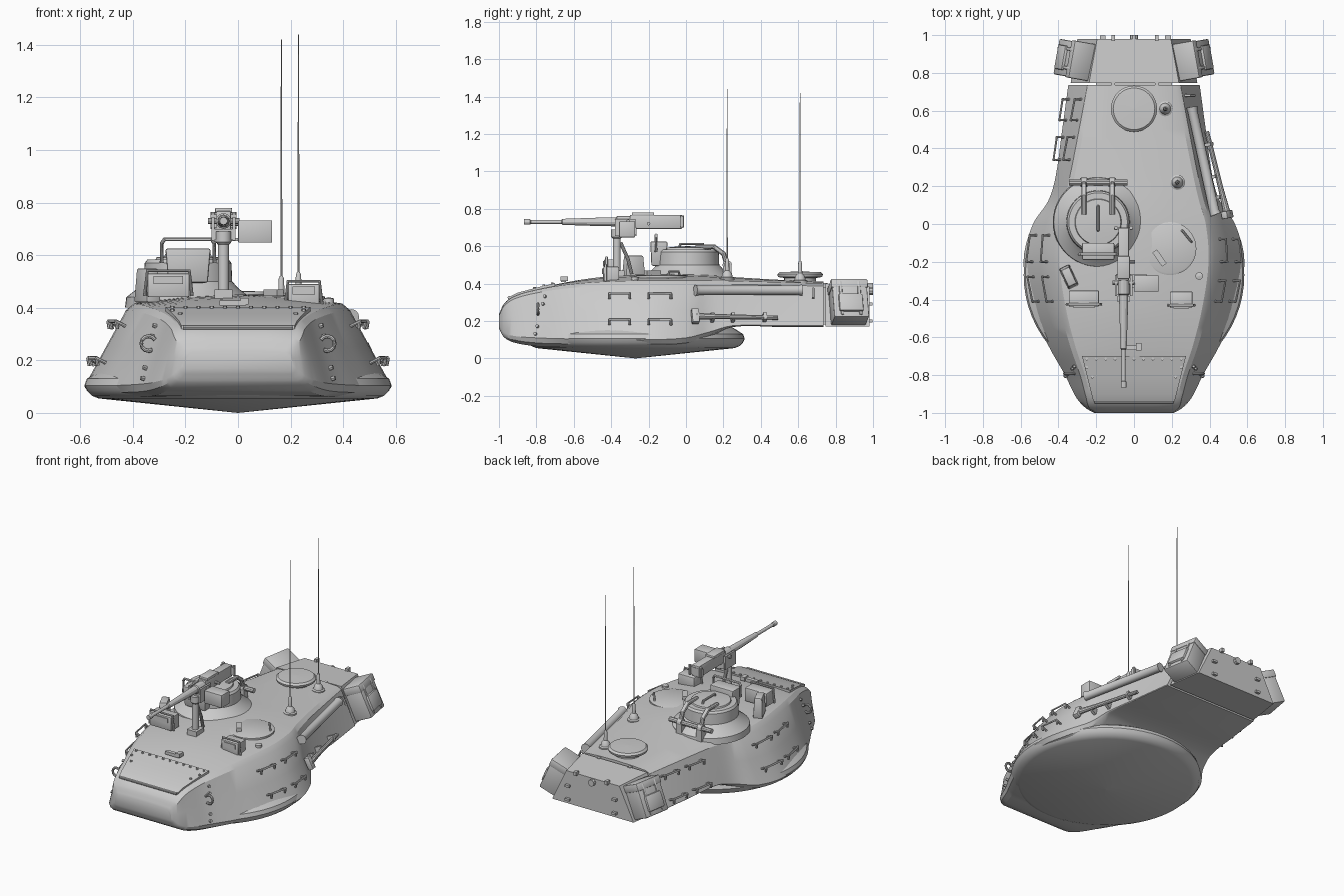
import bpy, bmesh, math
from mathutils import Vector, Matrix, Euler

if "Cube" in bpy.data.objects:
    bpy.data.objects.remove(bpy.data.objects["Cube"])


def finish(name, bm, smooth=True):
    bmesh.ops.recalc_face_normals(bm, faces=bm.faces)
    me = bpy.data.meshes.new(name)
    bm.to_mesh(me)
    bm.free()
    ob = bpy.data.objects.new(name, me)
    bpy.context.collection.objects.link(ob)
    if smooth:
        bpy.ops.object.select_all(action='DESELECT')
        ob.select_set(True)
        bpy.context.view_layer.objects.active = ob
        bpy.ops.object.shade_smooth_by_angle(angle=math.radians(28))
    return ob


def box(name, loc, size, rot=(0, 0, 0), bevel=0.0, top=1.0):
    bm = bmesh.new()
    bmesh.ops.create_cube(bm, size=1)
    for v in bm.verts:
        k = top if v.co.z > 0 else 1
        v.co = Vector((v.co.x * size[0] * k, v.co.y * size[1] * k, v.co.z * size[2]))
    if bevel:
        bmesh.ops.bevel(bm, geom=bm.edges[:], offset=bevel, segments=2, affect='EDGES', profile=0.5)
    r = Euler([math.radians(a) for a in rot]).to_matrix().to_4x4()
    bm.transform(Matrix.Translation(loc) @ r)
    return finish(name, bm)


def tube(name, pts, radii, n=10):
    """Round straight pieces joined end to end, one radius per point."""
    bm = bmesh.new()
    pts = [Vector(p) for p in pts]
    if not isinstance(radii, (list, tuple)):
        radii = [radii] * len(pts)
    rings = []
    for i, p in enumerate(pts):
        d = Vector()
        if i:
            d += (p - pts[i - 1]).normalized()
        if i < len(pts) - 1:
            d += (pts[i + 1] - p).normalized()
        q = d.to_track_quat('Z', 'Y')
        rings.append([bm.verts.new(p + q @ Vector((math.cos(a) * radii[i], math.sin(a) * radii[i], 0)))
                      for a in [2 * math.pi * k / n for k in range(n)]])
    for a, b in zip(rings, rings[1:]):
        for k in range(n):
            bm.faces.new((a[k], a[(k + 1) % n], b[(k + 1) % n], b[k]))
    bm.faces.new(rings[0])
    bm.faces.new(rings[-1])
    return finish(name, bm)


def lathe(name, prof, loc, n=48):
    return tube(name, [(loc[0], loc[1], loc[2] + z + i * 1e-5) for i, (r, z) in enumerate(prof)],
                [max(r, 0.0005) for r, z in prof], n)


# Body stations: y, bottom width, bottom z, side width, side z, roof width, roof edge z, crown z
ST = [(-1.0, .19, .16, .21, .18, .20, .23, .235), (-.975, .23, .115, .255, .14, .235, .285, .29),
      (-.92, .27, .085, .305, .12, .25, .33, .335), (-.80, .32, .065, .365, .11, .28, .365, .37),
      (-.65, .38, .06, .45, .105, .33, .39, .405), (-.45, .46, .06, .54, .10, .38, .405, .435),
      (-.20, .50, .06, .585, .10, .415, .41, .45), (0, .46, .065, .535, .11, .40, .41, .45),
      (.12, .38, .11, .455, .14, .365, .41, .445), (.25, .395, .168, .415, .175, .335, .41, .435),
      (.50, .365, .168, .38, .175, .285, .405, .42), (.735, .335, .168, .348, .175, .24, .40, .41)]


def station(y):
    i = max(j for j in range(len(ST) - 1) if ST[j][0] <= y + 1e-9)
    a, b = ST[i], ST[i + 1]
    p, q = ST[max(i - 1, 0)], ST[min(i + 2, len(ST) - 1)]
    h = b[0] - a[0]
    t = (y - a[0]) / h
    out = []
    for k in range(1, 8):
        m0 = (b[k] - p[k]) / (b[0] - p[0]) * h
        m1 = (q[k] - a[k]) / (q[0] - a[0]) * h
        out.append((2*t**3 - 3*t*t + 1) * a[k] + (t**3 - 2*t*t + t) * m0 + (3*t*t - 2*t**3) * b[k] + (t**3 - t*t) * m1)
    return out


def side(y, z, out=0.0):
    """Point on the sloped right side wall, pushed outwards."""
    s = station(y)
    t = (z - s[3]) / (s[5] - s[3])
    n = Vector((s[5] - s[3], 0, s[2] - s[4])).normalized()
    return Vector((s[2] + (s[4] - s[2]) * t, y, z)) + n * out


def roof(x, y):
    s = station(y)
    return s[6] + (s[5] - s[6]) * min(1, abs(x) / s[4]) ** 2


def loft(name, secs):
    bm = bmesh.new()
    rings = [[bm.verts.new(p) for p in s] for s in secs]
    n = len(rings[0])
    for a, b in zip(rings, rings[1:]):
        for k in range(n):
            bm.faces.new((a[k], a[(k + 1) % n], b[(k + 1) % n], b[k]))
    bm.faces.new(rings[0])
    bm.faces.new(rings[-1])
    return finish(name, bm)


def section(y):
    xb, zb, xs, zs, xr, zr, zc = station(y)
    half = [(xb, zb), (xs - (xs - xb) * .25, zb + (zs - zb) * .4), (xs, zs),
            (xs + (xr - xs) * .5, zs + (zr - zs) * .5), (xr + (xs - xr) * .06, zr - (zr - zs) * .06),
            (xr - .02, zr + (zc - zr) * .15), (xr * .5, zr + (zc - zr) * .75)]
    return [(x, y, z) for x, z in half] + [(0, y, zc)] + [(-x, y, z) for x, z in half[::-1]]


# Main shell and round base
ys = [a[0] + (b[0] - a[0]) * k / 4 for a, b in zip(ST, ST[1:]) for k in range(4)] + [ST[-1][0]]
loft("turret_shell", [section(y) for y in ys])
lathe("turret_base", [(0, 0), (.53, .055), (.555, .065), (.575, .085), (.584, .105), (.575, .13), (.52, .165), (0, .17)],
      (0, -.27, 0), 64)
# Rear stowage box behind a narrow gap
loft("rear_box", [[(-b, y, .17), (b, y, .17), (t, y, z), (-t, y, z)] for y, b, t, z in
                  ((.747, .335, .238, .40), (.98, .30, .195, .385))])
box("rear_gap_filler", (0, .74, .28), (.4, .03, .2))
for x in (-.11, .12):
    for y in (.742, .985):
        box("rear_box_hinge", (x, y, .39), (.02, .03, .025))
    for z in (.2, .29):
        box("rear_box_bracket", (x * 1.5, .985, z), (.03, .025, .015))
tube("rear_latch", [(0, .97, .36), (0, 1, .36)], .022)

# Tilted side packs with lids and straps
for s in (-1, 1):
    r = Euler((0, math.radians(-24 * s), math.radians(10 * s))).to_matrix()
    c = Vector((s * .315, .87, .30))
    for nm, off, sz in (("side_pack", (0, 0, 0), (.12, .19, .22)), ("pack_lid", (0, 0, .085), (.13, .20, .05)),
                        ("pack_strap", (0, -.05, 0), (.135, .018, .20)), ("pack_strap", (0, .05, 0), (.135, .018, .20)),
                        ("pack_pocket", (s * .06, 0, -.03), (.03, .13, .10))):
        box(nm, c + r @ Vector(off), sz, (0, -24 * s, 10 * s), .008)

# Front plate with bolts, edge strip and lifting hooks
def plate_row(y, w):
    z = roof(0, y)
    return [(-w, y, z - .02), (w, y, z - .02), (w, y, z + .008), (-w, y, z + .008)]
loft("front_plate", [plate_row(y, w) for y, w in ((-.94, .215), (-.90, .225), (-.80, .25), (-.70, .275))])
tube("front_plate_lip", [(-.21, -.945, .325), (.21, -.945, .325)], .009)
bolts = [(-.25 + .05 * k, -.715) for k in range(11)] + [(s * (.25 - .03 * k), -.76 - .05 * k) for s in (-1, 1) for k in range(2)]
for x, y in bolts:
    z = roof(0, y)
    tube("plate_bolt", [(x, y, z), (x, y, z + .015)], .008, 6)
for s in (-1, 1):
    for y, z in ((-.76, .29), (-.79, .17), (-.80, .13), (-.75, .33)):
        p, q = side(y, z, -.01), side(y, z, .012)
        tube("cheek_bolt", [(s * p.x, y, p.z), (s * q.x, y - .008, q.z)], .009, 6)
    b = side(-.77, .26, .012)
    tube("lifting_hook", [(s * (b.x + .028 * math.cos(a)), -.78 - .012, b.z + .028 * math.sin(a))
                          for a in [math.radians(-120 + 30 * k) for k in range(10)]], .008, 8)
box("travel_lock", (-.02, -.655, .418), (.10, .025, .02))
box("travel_lock_catch", (.025, -.65, .425), (.03, .04, .025))

# Side rails
def rail(s, y0, y1, z):
    pts = [side(y0, z, -.01), side(y0, z, .04), side(y1, z, .04), side(y1, z, -.01)]
    tube("side_rail", [(s * p.x, p.y, p.z) for p in pts], .007, 8)
    for p in pts[1:3]:
        tube("rail_hook", [(s * p.x, p.y, p.z), (s * p.x * .99, p.y, p.z - .03)], .007, 8)
for z in (.33, .19):
    for y0, y1 in ((-.41, -.30), (-.20, -.08)):
        rail(1, y0, y1, z)
        rail(-1, y0, y1 + .02, z)
    for y0, y1 in ((.34, .46), (.55, .66)):
        rail(-1, y0, y1, z + .02)

# Right-side barrel tube and long tool
ends = [side(y, .355, .025) for y in (.05, .07, .60, .62)]
tube("side_tube", ends, [.03, .026, .026, .03], 16)
a, b = side(.05, .215, .03), side(.49, .21, .02)
tube("side_tool", [a, a.lerp(b, .3), b], [.02, .014, .012])
box("tool_head", a, (.035, .04, .08), (0, -25, 10), .005)
for y in (.14, .25, .42):
    box("tool_clamp", side(y, .213, .015), (.05, .018, .04), (0, -25, 10))
tube("side_lug", [side(.68, .36, 0), side(.68, .36, .03), side(.68, .31, .03)], .007)

# Whip antennas and roof vent
for x, y, top in ((.23, .22, 1.44), (.165, .61, 1.42)):
    z = roof(x, y) - .01
    lathe("antenna_mount", [(.04, 0), (.04, .015), (.03, .02), (.025, .04), (.012, .055), (.010, .11), (.006, .12)], (x, y, z), 16)
    tube("antenna", [(x, y, z + .1), (x, y, top)], [.004, .002], 6)
lathe("roof_vent", [(.085, 0), (.085, .025), (.118, .03), (.122, .045), (.11, .056), (0, .06)], (0, .61, .405))

# Commander cupola with hatch, hinges and sight
C = (-.19, .01)
lathe("cupola", [(.24, .40), (.235, .44), (.19, .475), (.168, .50), (.165, .57), (.155, .583), (0, .585)], (*C, 0))
lathe("cupola_hatch", [(.125, .58), (.12, .592), (.06, .598), (0, .6)], (*C, 0))
tube("hatch_handle", [(-.19, -.035, .59), (-.19, -.03, .612), (-.19, .09, .612), (-.19, .095, .59)], .008, 8)
for x in (-.265, -.115):
    tube("hatch_arm", [(x, .05, .595), (x, .15, .597), (x, .20, .56), (x, .22, .50)], .014)
    tube("hinge_pin", [(x - .08, .22, .50), (x + .08, .22, .50)], .016)
    box("hinge_foot", (x, .22, .46), (.04, .045, .08))
    tube("hinge_end", [(x - .015, .22, .50), (x + .015, .22, .50)], .025, 12)
box("cupola_sight", (-.19, -.145, .56), (.15, .08, .13), bevel=.008, top=1.15)
tube("sight_guard", [(-.29, -.16, .57), (-.29, -.16, .645), (-.28, -.16, .66), (-.10, -.16, .66), (-.09, -.16, .645), (-.09, -.16, .57)], .008)
box("cupola_side_block", (-.345, -.28, .485), (.06, .12, .13), (0, 0, 25), .008, .8)

# Roof periscopes
def periscope(name, x, y, w, z):
    d = .085
    box(name, (x, y, z - .03), (w, d, .09), bevel=.006)
    box(name + "_window", (x, y - d / 2, z - .01), (w * .7, .012, .03))
    tube(name + "_guard", [(x - w / 2 - .01, y - .03, z - .07), (x - w / 2, y - .03, z + .025),
                           (x + w / 2, y - .03, z + .025), (x + w / 2 + .01, y - .03, z - .07)], .007)
periscope("gunner_periscope", -.265, -.395, .16, .515)
periscope("loader_periscope", .25, -.40, .12, .475)

# Loader hatch with handle and roof fittings
lathe("loader_hatch", [(.14, 0), (.14, .012), (.13, .016), (0, .018)], (.19, -.13, .43))
tube("loader_handle", [(.25, -.03, .43), (.26, -.04, .465), (.30, -.09, .465), (.31, -.10, .42)], .006, 8)
lathe("roof_cap", [(.02, 0), (.02, .025), (0, .03)], (.345, -.275, .41), 16)
box("loader_hatch_catch", (.135, -.18, .455), (.03, .09, .03), (0, 0, 35))

# Heavy machine gun on its post
X, Z = -.055, .73
box("post_foot", (X, -.37, .45), (.07, .08, .04))
tube("gun_post", [(X, -.37, .44), (X, -.37, .64), (X, -.37, .65), (X, -.37, .69)], [.021, .021, .03, .03], 16)
tube("post_brace", [(X, -.35, .62), (X, -.31, .53), (X, -.29, .45)], .010)
for s in (-1, 1):
    box("gun_cradle_cheek", (X + s * .04, -.325, .70), (.012, .11, .09))
    tube("gun_grip", [(X + s * .04, -.02, .70), (X + s * .04, -.02, .765)], .010)
box("gun_cradle", (X, -.32, .68), (.08, .11, .04))
box("gun_receiver", (X, -.16, .73), (.055, .28, .075), bevel=.005)
box("feed_cover", (X, -.23, .77), (.065, .12, .02), bevel=.004)
box("gun_backplate", (X, -.025, .73), (.10, .015, .05))
tube("gun_barrel", [(X, y, Z) for y in (-.30, -.37, -.375, -.48, -.66, -.665, -.83, -.835, -.865)],
     [.03, .03, .024, .022, .016, .011, .011, .015, .015], 12)
tube("charging_handle", [(X, -.2, .72), (X + .06, -.2, .72)], .009)
tube("cocking_pin", [(X - .06, -.31, .73), (X + .06, -.31, .73)], .012)
box("ammo_box", (.065, -.315, .69), (.13, .085, .085), bevel=.004)
box("ammo_tray", (0, -.30, .66), (.13, .07, .012))
